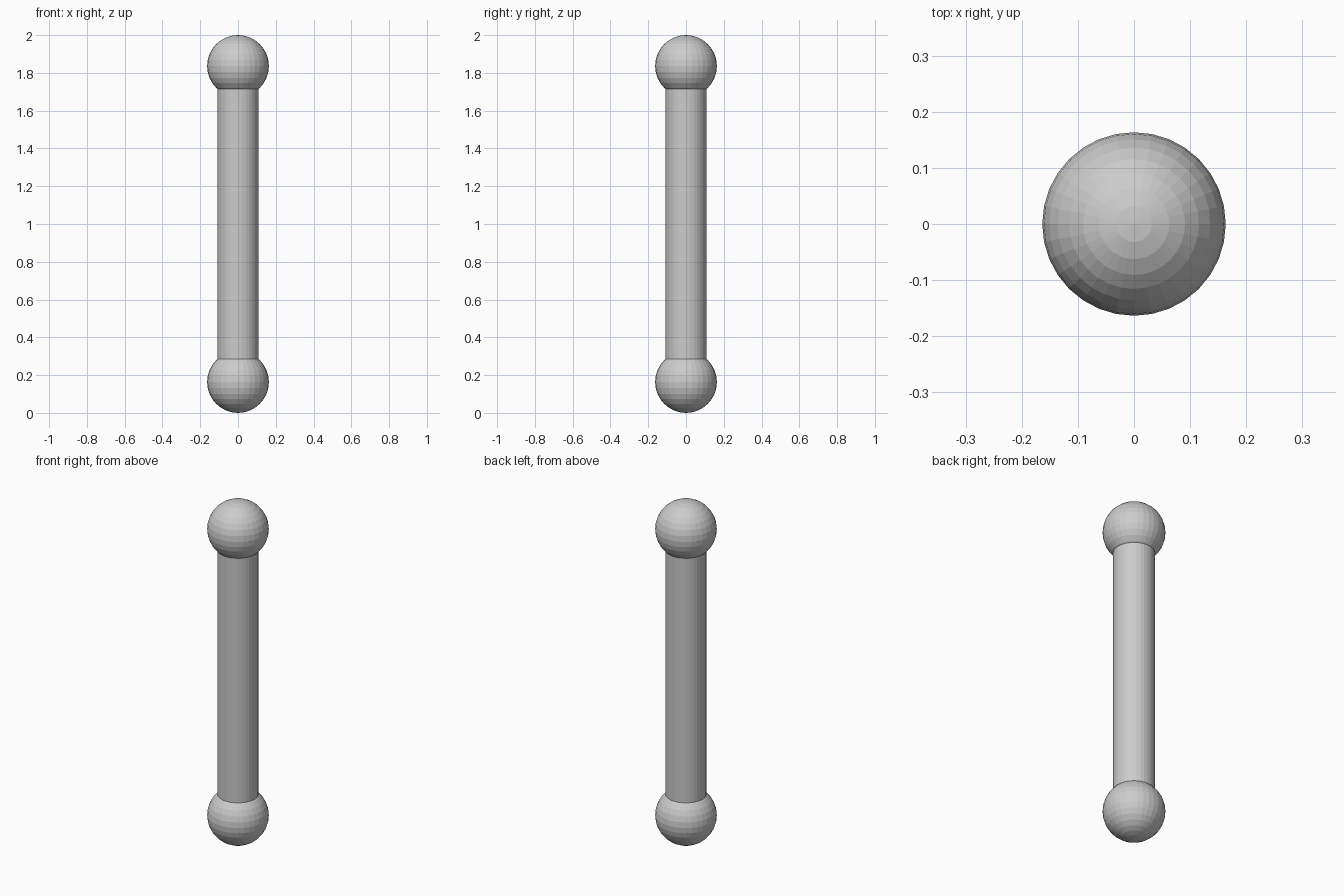
import bpy

if "Cube" in bpy.data.objects:
    bpy.data.objects.remove(bpy.data.objects["Cube"])

HEIGHT = 2.0
BALL_R = 0.1635
ROD_R = 0.1085

# Straight rod running between the ball centres
bpy.ops.mesh.primitive_cylinder_add(
    vertices=32, radius=ROD_R, depth=HEIGHT - 2 * BALL_R, location=(0, 0, HEIGHT / 2))
bpy.context.object.name = "rod"

# Faceted ball at each end
for name, z in (("bottom_ball", BALL_R), ("top_ball", HEIGHT - BALL_R)):
    bpy.ops.mesh.primitive_uv_sphere_add(
        segments=32, ring_count=16, radius=BALL_R, location=(0, 0, z))
    bpy.context.object.name = name
